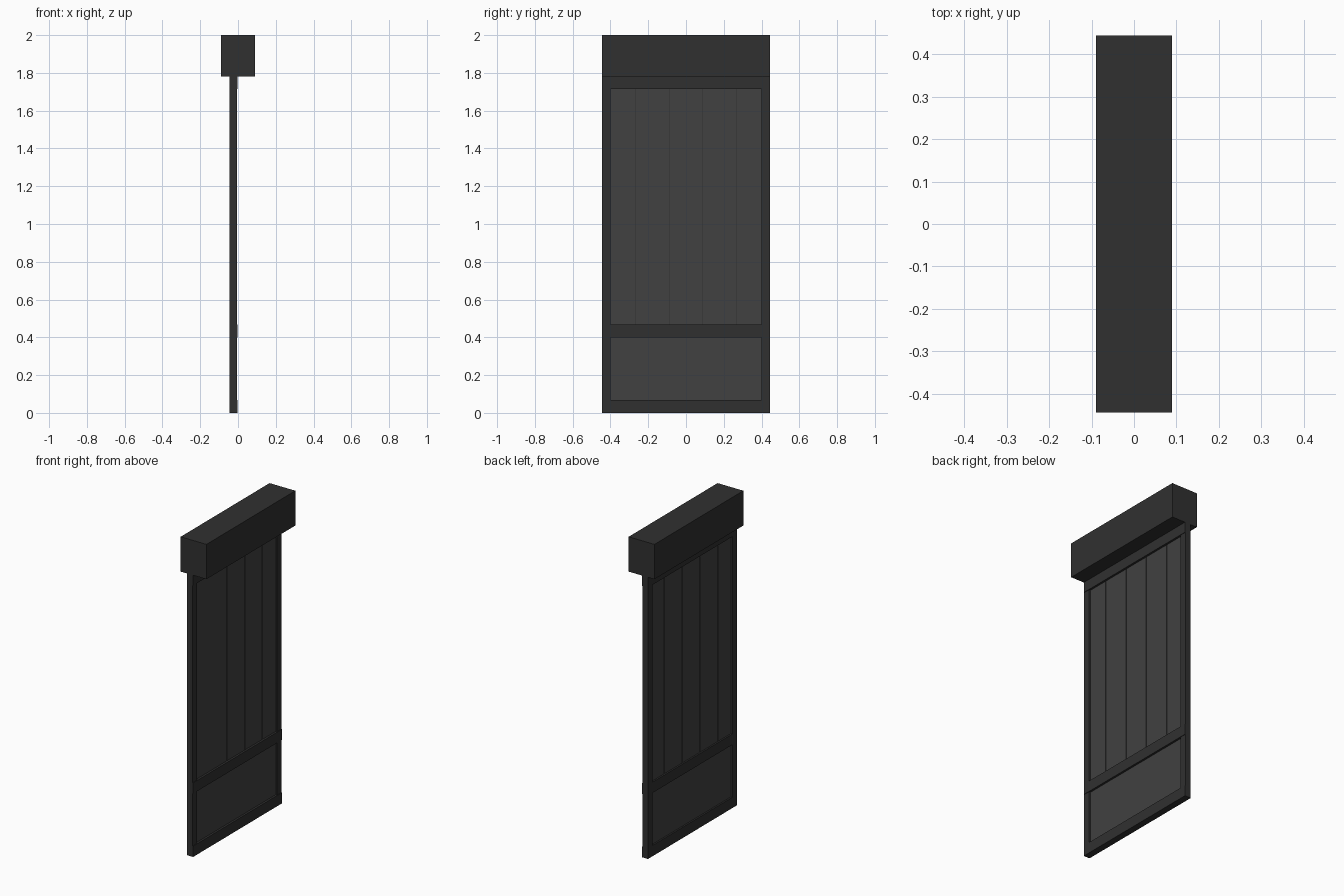
import bpy

if "Cube" in bpy.data.objects:
    bpy.data.objects.remove(bpy.data.objects["Cube"])


def material(name, value):
    m = bpy.data.materials.new(name)
    m.diffuse_color = (value, value, value, 1)
    m.use_nodes = True
    m.node_tree.nodes["Principled BSDF"].inputs["Base Color"].default_value = m.diffuse_color
    return m


frame_mat = material("dark_frame", 0.03)
panel_mat = material("dark_panel", 0.052)


def box(name, x, y, z, mat):
    """Box from (min, max) ranges on each axis."""
    bpy.ops.mesh.primitive_cube_add(size=1, location=[sum(r) / 2 for r in (x, y, z)])
    ob = bpy.context.object
    ob.name = name
    ob.scale = [r[1] - r[0] for r in (x, y, z)]
    bpy.ops.object.transform_apply(location=False, rotation=False, scale=True)
    ob.data.materials.append(mat)
    return ob


HALF = 0.444      # half door width
INNER = 0.40      # inner edge of the stiles
STILE_X = (-0.045, -0.006)
RAIL_X = (-0.045, -0.003)
PANEL_X = (-0.035, -0.016)

# Header housing above the door
box("header_box", (-0.09, 0.09), (-HALF, HALF), (1.78, 2.0), frame_mat)

# Upright stiles
for side, y in (("left", (-HALF, -INNER)), ("right", (INNER, HALF))):
    box(f"{side}_stile", STILE_X, y, (0.0, 1.78), frame_mat)

# Cross rails, slightly proud of the stiles
for name, z in (("bottom", (0.0, 0.068)), ("middle", (0.40, 0.468)), ("top", (1.715, 1.78))):
    box(f"{name}_rail", RAIL_X, (-HALF, HALF), z, frame_mat)

# Lower panel
box("lower_panel", PANEL_X, (-INNER, INNER), (0.068, 0.40), panel_mat)

# Upper planks with narrow joints, the outer two trimmed by the stiles
WIDTH, GAP = 2 * HALF / 5, 0.004
for i in range(5):
    y0 = max(-HALF + i * WIDTH + GAP / 2, -INNER)
    y1 = min(-HALF + (i + 1) * WIDTH - GAP / 2, INNER)
    box(f"plank_{i + 1}", PANEL_X, (y0, y1), (0.468, 1.715), panel_mat)

# Thin backing that closes the plank joints
box("plank_backing", (-0.029, -0.022), (-INNER, INNER), (0.468, 1.715), frame_mat)
